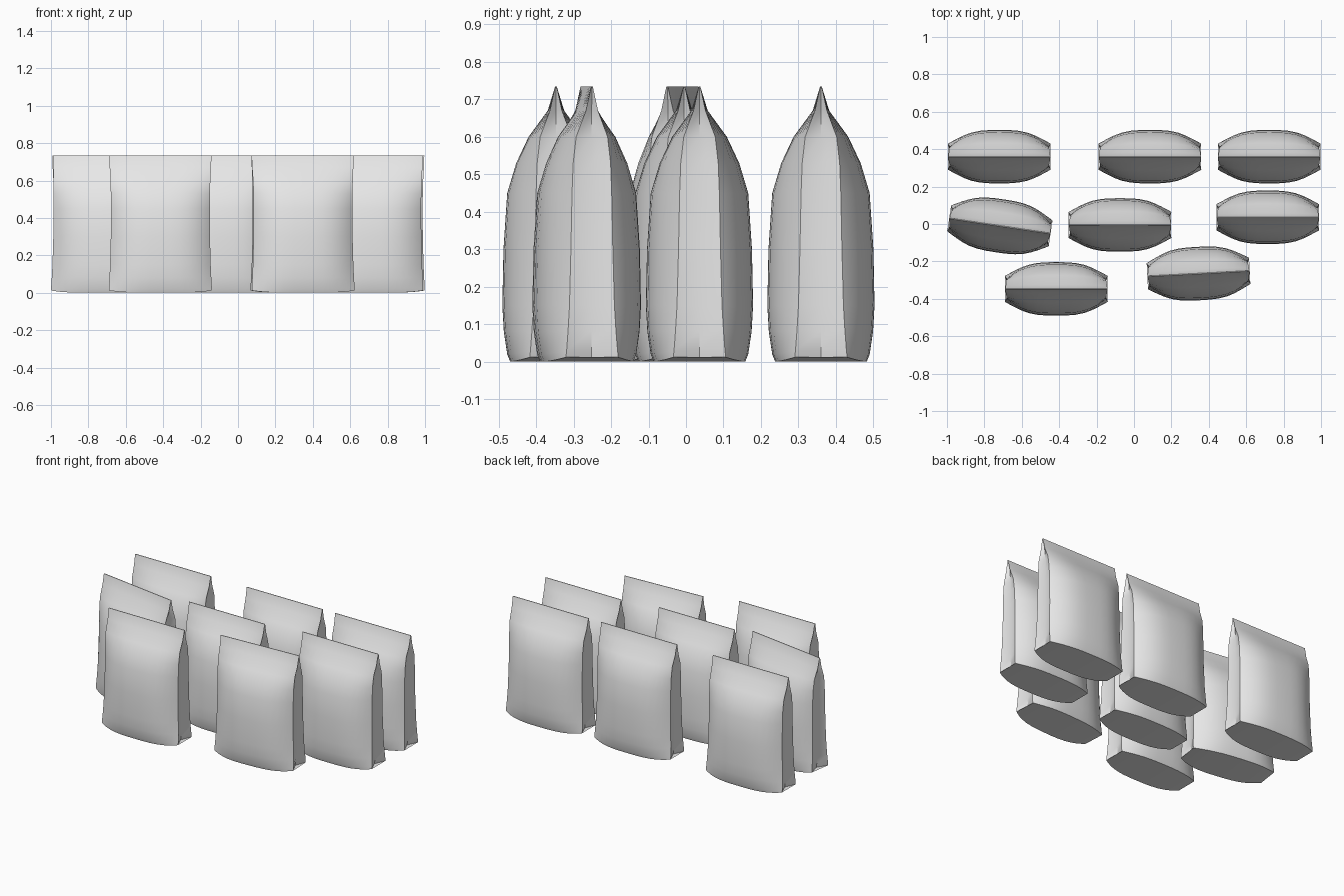
import bpy, bmesh, math

if "Cube" in bpy.data.objects:
    bpy.data.objects.remove(bpy.data.objects["Cube"], do_unlink=True)

grey = bpy.data.materials.new("plain grey")
grey.use_nodes = True
colour = (0.8, 0.8, 0.8, 1)
grey.diffuse_color = colour
grey.node_tree.nodes["Principled BSDF"].inputs["Base Color"].default_value = colour

# Bag sections: height, half width, corner depth, middle depth, gusset fold
SECTIONS = [
    (0.0, 0.274, 0.070, 0.122, 0.030),
    (0.02, 0.275, 0.068, 0.130, 0.028),
    (0.08, 0.272, 0.064, 0.139, 0.020),
    (0.15, 0.269, 0.060, 0.143, 0.014),
    (0.30, 0.265, 0.056, 0.140, 0.010),
    (0.45, 0.264, 0.053, 0.130, 0.010),
    (0.53, 0.265, 0.050, 0.106, 0.012),
    (0.60, 0.267, 0.042, 0.073, 0.016),
    (0.67, 0.271, 0.016, 0.022, 0.016),
    (0.735, 0.273, 0.002, 0.002, 0.003),
]
COLS = 16


def ring(bm, z, half, corner, middle, fold):
    """One closed loop: front panel, right fold, back panel, left fold."""
    us = [math.sin(math.pi / 2 * (2 * i / COLS - 1)) for i in range(COLS + 1)]
    verts = []
    for side in (-1, 1):
        for u in us:
            depth = corner + (middle - corner) * (1 - abs(u) ** 3)
            lift = 0.012 * u ** 4 * max(0, 1 - z / 0.1)
            verts.append(bm.verts.new((-side * u * half, side * depth, z + lift)))
        verts.append(bm.verts.new((-side * (half - fold), 0, z + 0.012 * max(0, 1 - z / 0.1))))
    return verts


def bag_mesh():
    bm = bmesh.new()
    rings = [ring(bm, *s) for s in SECTIONS]
    n = len(rings[0])
    # Panels
    for low, high in zip(rings, rings[1:]):
        for i in range(n):
            j = (i + 1) % n
            bm.faces.new((low[i], low[j], high[j], high[i]))
    # Base and top seam, filled strip by strip between front and back
    half = n // 2
    for loop in (rings[0], rings[-1]):
        front, back = loop[:COLS + 1], loop[half:half + COLS + 1][::-1]
        for i in range(COLS):
            bm.faces.new((front[i], back[i], back[i + 1], front[i + 1]))
        bm.faces.new((front[-1], back[-1], loop[COLS + 1]))
        bm.faces.new((back[0], front[0], loop[-1]))
    bmesh.ops.recalc_face_normals(bm, faces=bm.faces)
    mesh = bpy.data.meshes.new("bag")
    bm.to_mesh(mesh)
    bm.free()
    mesh.materials.append(grey)
    return mesh


# Placement: name, x, y, turn in degrees
BAGS = [
    ("back_right_bag", -0.72, 0.36, 0), ("back_middle_bag", 0.085, 0.36, 0),
    ("back_left_bag", 0.723, 0.36, 0), ("middle_right_bag", -0.717, -0.01, -8.5),
    ("middle_bag", -0.075, -0.005, 0), ("middle_left_bag", 0.715, 0.036, 0),
    ("front_right_bag", -0.415, -0.347, 0), ("front_left_bag", 0.345, -0.265, 3),
]
mesh = bag_mesh()
bpy.ops.object.select_all(action="DESELECT")
for name, x, y, turn in BAGS:
    bag = bpy.data.objects.new(name, mesh)
    bpy.context.collection.objects.link(bag)
    bag.location = (x, y, 0)
    bag.rotation_euler.z = math.radians(turn)

# Smooth panels with crisp folds
bpy.context.view_layer.objects.active = bag
bag.select_set(True)
bpy.ops.object.shade_smooth_by_angle(angle=math.radians(35))
